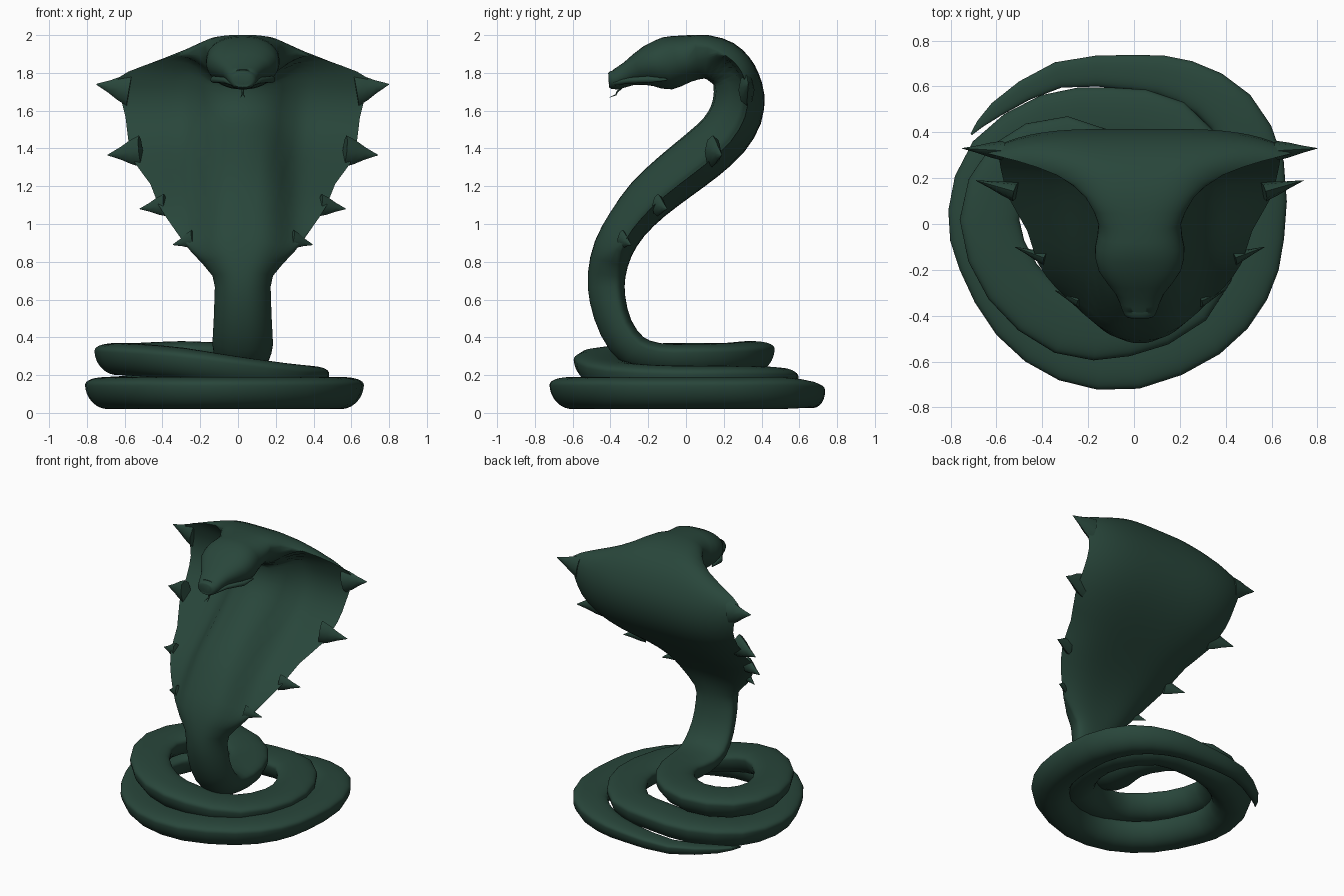
import bpy, bmesh, math
from mathutils import Vector

if "Cube" in bpy.data.objects:
    bpy.data.objects.remove(bpy.data.objects["Cube"])

green = bpy.data.materials.new("dark green scales")
green.diffuse_color = (0.0215, 0.061, 0.043, 1)
green.use_nodes = True
green.node_tree.nodes["Principled BSDF"].inputs["Base Color"].default_value = green.diffuse_color
XC = 0.025          # centre line of the raised neck


def loft(name, rings, angle=50):
    """Skin a list of closed rings and cap both ends."""
    bm = bmesh.new()
    vs = [[bm.verts.new(p) for p in r] for r in rings]
    n = len(rings[0])
    for a, b in zip(vs, vs[1:]):
        for i in range(n):
            j = (i + 1) % n
            bm.faces.new((a[i], a[j], b[j], b[i]))
    bm.faces.new(vs[0][::-1])
    bm.faces.new(vs[-1])
    bmesh.ops.recalc_face_normals(bm, faces=bm.faces)
    me = bpy.data.meshes.new(name)
    bm.to_mesh(me)
    bm.free()
    ob = bpy.data.objects.new(name, me)
    bpy.context.collection.objects.link(ob)
    me.materials.append(green)
    bpy.ops.object.select_all(action='DESELECT')
    ob.select_set(True)
    bpy.context.view_layer.objects.active = ob
    bpy.ops.object.shade_smooth_by_angle(angle=math.radians(angle))
    return ob


def tube(name, pts, radii, sides=8, flat=1.0):
    """Tube of varying radius along a few points, flattened sideways if wanted."""
    pts = [Vector(p) for p in pts]
    rings = []
    for i, p in enumerate(pts):
        t = (pts[min(i + 1, len(pts) - 1)] - pts[max(i - 1, 0)]).normalized()
        u = t.cross(Vector((0, 0, 1)) if abs(t.z) < 0.9 else Vector((0, 1, 0))).normalized()
        v = u.cross(t)
        rings.append([p + radii[i] * (u * flat * math.cos(a) + v * math.sin(a))
                      for a in (2 * math.pi * k / sides for k in range(sides))])
    return loft(name, rings)


def catmull(a, b, c, d, t):
    return [0.5 * (2 * q + (r - p) * t + (2 * p - 5 * q + 4 * r - s) * t * t
                   + (3 * q - p - 3 * r + s) * t ** 3) for p, q, r, s in zip(a, b, c, d)]


# coil path from the tail tip inwards (x, y, z)
coil = [(-.71, .39, .075), (-.60, .50, .07), (-.33, .65, .07), (0, .66, .085), (.22, .62, .098),
        (.42, .49, .105), (.525, .25, .105), (.525, -.05, .105), (.465, -.27, .105), (.30, -.46, .105),
        (0, -.59, .105), (-.28, -.56, .105), (-.50, -.40, .105), (-.64, -.15, .105),
        (-.68, .05, .105), (-.60, .28, .11), (-.36, .44, .13), (-.10, .465, .15), (.15, .42, .16),
        (.32, .20, .165), (.35, -.05, .165), (.22, -.33, .18), (-.05, -.45, .22), (-.30, -.44, .26),
        (-.53, -.25, .28), (-.63, .02, .285), (-.53, .25, .285), (-.30, .34, .295),
        (-.07, .22, .285), (.03, .03, .28)]
# raised neck, hood and head (y, z, half width, half thickness)
neck = [(-.15, .285, .15, .085), (-.28, .33, .16, .09), (-.37, .45, .155, .09), (-.415, .6, .15, .095),
        (-.42, .73, .16, .1), (-.385, .87, .275, .105), (-.31, 1.0, .365, .11), (-.2, 1.13, .445, .125),
        (-.06, 1.25, .49, .135), (.08, 1.36, .57, .14), (.2, 1.47, .605, .14), (.265, 1.58, .62, .14),
        (.28, 1.68, .65, .135), (.265, 1.76, .66, .125), (.24, 1.81, .53, .12), (.19, 1.855, .36, .12),
        (.11, 1.885, .235, .115), (0, 1.875, .18, .125), (-.1, 1.85, .195, .14), (-.2, 1.835, .18, .108),
        (-.3, 1.797, .105, .066), (-.37, 1.765, .078, .055), (-.4, 1.768, .065, .045),
        (-.41, 1.768, .045, .03)]

stations = []
for i, (x, y, z) in enumerate(coil):
    f = min(1, (i / 6) ** 0.75)
    stations.append((x, y, z, max(.004, .13 * f), max(.004, .085 * min(1, f * 1.15))))
stations += [(XC, y, z, w, t) for y, z, w, t in neck]

path = []
for i in range(len(stations) - 1):
    a, d = stations[max(i - 1, 0)], stations[min(i + 2, len(stations) - 1)]
    for k in range(2):
        path.append((i + k / 2, catmull(a, stations[i], stations[i + 1], d, k / 2)))
path.append((len(stations) - 1, list(stations[-1])))

# body: one skin whose section turns from coil to hood to head
SIDES = 48
rings = []
for k, (idx, (x, y, z, w, t)) in enumerate(path):
    p = Vector((x, y, z))
    T = (Vector(path[min(k + 1, len(path) - 1)][1][:3]) - Vector(path[max(k - 1, 0)][1][:3])).normalized()
    side = Vector((-1, 0, 0)) if idx >= len(coil) else T.cross(Vector((0, 0, 1))).normalized()
    N = side.cross(T).normalized()          # points to the snake's back
    h = min(1, max(0, (w - .15) / .2))
    head = y < .05 and z > 1.6
    h = 0 if head else h * h * (3 - 2 * h)
    lift = 0 if head else .45               # widest line sits above the middle
    ring = []
    for j in range(SIDES):
        a = 2 * math.pi * j / SIDES
        c, s = math.cos(a), math.sin(a)
        sx = math.copysign(abs(c) ** .85, c)
        if s < 0:
            sx *= 1 - .18 * abs(s) * (1 - h)
        if abs(s) < 1e-6:
            plain, hood = lift, .35
        elif s > 0:
            plain = lift + (1 - lift) * s ** .8
            hood = .35 + .65 * (1 - abs(sx) ** 4)
        else:
            plain = lift - (1 + lift) * abs(s) ** .8
            belly = math.exp(-(sx * w / .22) ** 4)
            hood = .35 - 1.35 * belly - .2 * (1 - belly) * (1 - sx * sx)
        ring.append(p + side * (w * sx) + N * (t * (plain * (1 - h) + hood * h)))
    rings.append(ring)
loft("snake_body", rings, 60)

# hood spikes: base (offset, y, z), tip (offset, y, z), base radius
spikes = [((.60, .32, 1.71), (.775, .33, 1.74), .085), ((.54, .14, 1.385), (.715, .19, 1.365), .085),
          ((.41, -.15, 1.10), (.545, -.10, 1.08), .06), ((.26, -.34, .92), (.37, -.29, .89), .05)]
for sgn, label in ((1, "right"), (-1, "left")):
    def mx(p):
        return Vector((XC + sgn * p[0], p[1], p[2]))
    for n, (b, tip, r) in enumerate(spikes):
        b, tip = mx(b), mx(tip)
        tube(f"hood_spike_{label}_{n + 1}", [b.lerp(tip, f) for f in (0, .3, .6, 1)],
             [r, r * .75, r * .4, .002], flat=.5)
    # brow, eye, lip and nostril on each side of the head
    tube(f"brow_{label}", [mx(p) for p in ((.14, -.14, 1.885), (.125, -.21, 1.878), (.08, -.29, 1.845))],
         [.012, .024, .008])
    tube(f"eye_{label}", [mx(p) for p in ((.15, -.19, 1.85), (.135, -.225, 1.845), (.105, -.26, 1.835))],
         [.004, .02, .004])
    tube(f"lip_{label}", [mx(p) for p in ((.165, -.1, 1.765), (.155, -.2, 1.765), (.09, -.3, 1.76),
                                          (.06, -.375, 1.747), (0, -.4, 1.747))],
         [.006, .018, .016, .013, .011])
    tube(f"nostril_{label}", [mx(p) for p in ((.045, -.36, 1.795), (.038, -.398, 1.788))], [.016, .01])
    # forked tongue half
    tube(f"tongue_{label}", [mx(p) for p in ((.002, -.34, 1.72), (.002, -.365, 1.70),
                                             (.003, -.37, 1.685), (.012, -.405, 1.67))],
         [.005, .005, .004, .001], 6)
